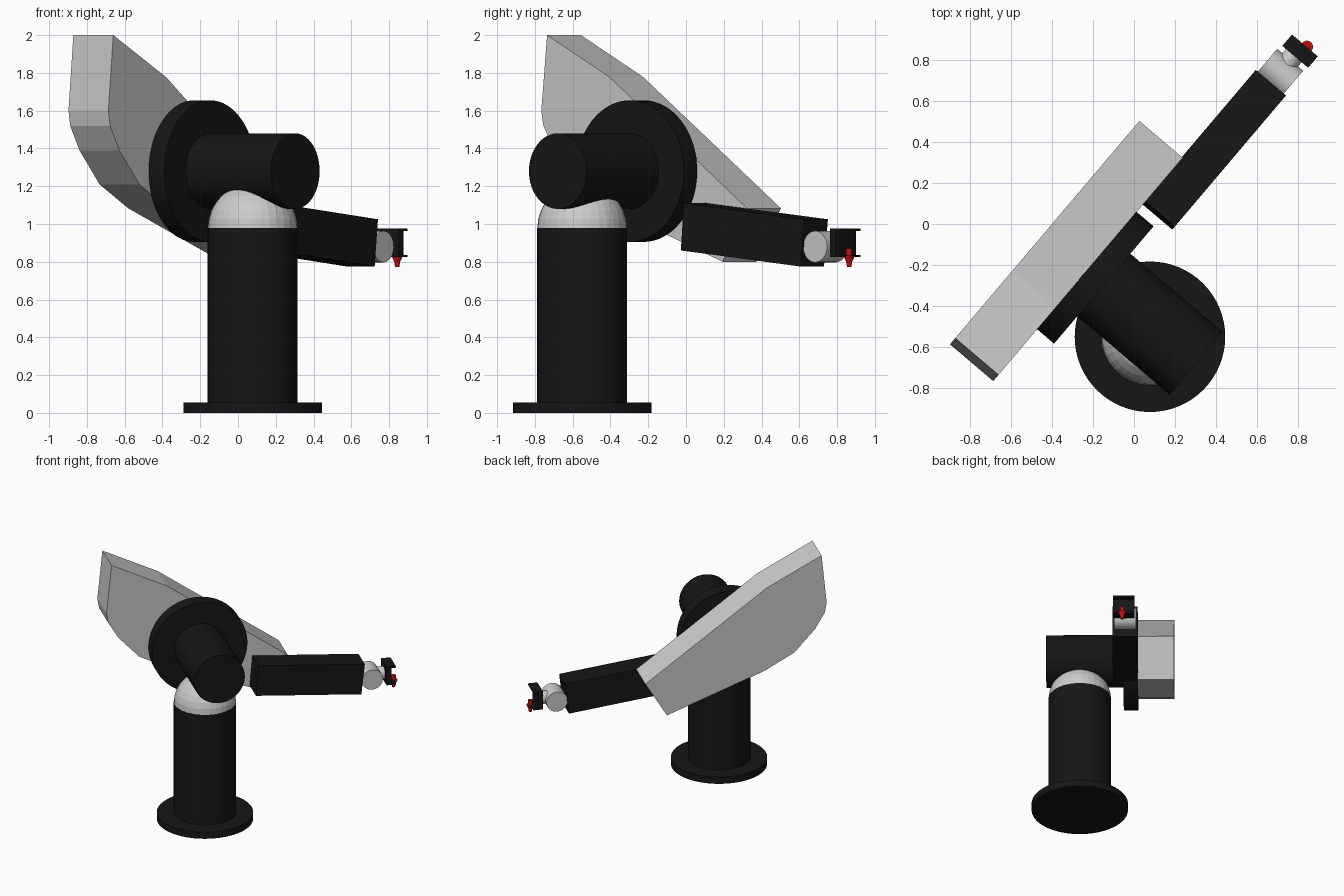
import bpy, bmesh, math
from mathutils import Matrix, Vector

if "Cube" in bpy.data.objects:
    bpy.data.objects.remove(bpy.data.objects["Cube"])

# Arm plane: local x runs along the arm, local -y points out of its near side
TURN = Matrix.Rotation(math.radians(49.7), 4, 'Z')


def material(name, color):
    m = bpy.data.materials.new(name)
    m.diffuse_color = (*color, 1)
    m.use_nodes = True
    m.node_tree.nodes["Principled BSDF"].inputs["Base Color"].default_value = m.diffuse_color
    return m


BLACK = material("black", (0.008, 0.008, 0.008))
RED = material("red", (0.6, 0.005, 0.005))


def finish(name, bm, mat=None, smooth=False):
    bmesh.ops.recalc_face_normals(bm, faces=bm.faces)
    me = bpy.data.meshes.new(name)
    bm.to_mesh(me)
    bm.free()
    ob = bpy.data.objects.new(name, me)
    bpy.context.collection.objects.link(ob)
    if mat:
        me.materials.append(mat)
    if smooth:
        bpy.ops.object.select_all(action='DESELECT')
        ob.select_set(True)
        bpy.context.view_layer.objects.active = ob
        bpy.ops.object.shade_smooth_by_angle(angle=math.radians(35))
    return ob


def rod(name, a, b, r, mat=None, r2=None, segs=64):
    """Cylinder or cone between two points given as (along arm, near side, z)."""
    a, b = (TURN @ Vector((p[0], -p[1], p[2])) for p in (a, b))
    d = b - a
    m = Matrix.Translation((a + b) / 2) @ d.to_track_quat('Z', 'Y').to_matrix().to_4x4()
    bm = bmesh.new()
    bmesh.ops.create_cone(bm, cap_ends=True, segments=segs, radius1=r,
                          radius2=r if r2 is None else r2, depth=d.length, matrix=m)
    return finish(name, bm, mat, True)


def plate(name, profile, n0, n1, mat=None):
    """Side profile (along arm, z) extruded between two depths."""
    bm = bmesh.new()
    face = bm.faces.new([bm.verts.new((u, -n0, z)) for u, z in profile])
    ext = bmesh.ops.extrude_face_region(bm, geom=[face])
    verts = [g for g in ext["geom"] if isinstance(g, bmesh.types.BMVert)]
    bmesh.ops.translate(bm, verts=verts, vec=(0, n0 - n1, 0))
    bmesh.ops.transform(bm, matrix=TURN, verts=bm.verts)
    return finish(name, bm, mat)


# Pedestal
CU, CN = -0.369, 0.415
rod("base_flange", (CU, CN, 0), (CU, CN, 0.056), 0.367, BLACK)
rod("column", (CU, CN, 0.03), (CU, CN, 0.98), 0.238, BLACK)

# Dome on top of the column
bm = bmesh.new()
bmesh.ops.create_uvsphere(bm, u_segments=32, v_segments=16, radius=0.237)
bmesh.ops.bisect_plane(bm, geom=bm.verts[:] + bm.edges[:] + bm.faces[:],
                       plane_co=(0, 0, -0.02), plane_no=(0, 0, -1), clear_outer=True)
bmesh.ops.translate(bm, verts=bm.verts, vec=TURN @ Vector((CU, -CN, 0.98)))
finish("column_dome", bm)

# Shoulder joint
SU, SZ = -0.322, 1.28
rod("shoulder_motor", (SU, 0.06, SZ), (SU, 0.67, SZ), 0.2, BLACK)
rod("shoulder_disc", (SU, -0.03, SZ), (SU, 0.08, SZ), 0.375, BLACK)

# Upper arm slab
plate("upper_arm", [(-0.988, 2.0), (-1.028, 1.60), (-1.014, 1.52), (-0.938, 1.39),
                    (-0.774, 1.21), (-0.538, 1.083), (0.23, 0.80), (0.40, 1.083),
                    (-0.554, 1.777)], -0.305, -0.028)

# Forearm box
plate("forearm", [(0.12, 1.11), (0.957, 1.025), (0.93, 0.775), (0.10, 0.86)],
      -0.033, 0.16, BLACK)

# Wrist
rod("wrist_joint", (1.02, -0.02, 0.88), (1.02, 0.146, 0.88), 0.083, segs=48)
rod("wrist_neck", (1.04, 0.063, 0.89), (1.15, 0.063, 0.89), 0.05, segs=32)

# Tool bracket with top and bottom lips
plate("tool_bracket", [(1.13, 0.824), (1.203, 0.824), (1.203, 0.837), (1.17, 0.837),
                       (1.17, 0.964), (1.203, 0.964), (1.203, 0.977), (1.13, 0.977)],
      -0.01, 0.155, BLACK)

# Red nozzle pointing down
rod("nozzle_stem", (1.204, 0.084, 0.825), (1.204, 0.084, 0.871), 0.016, RED, segs=24)
rod("nozzle_cone", (1.204, 0.084, 0.832), (1.204, 0.084, 0.80), 0.03, RED, 0.016, 24)
rod("nozzle_tip", (1.204, 0.084, 0.80), (1.204, 0.084, 0.772), 0.016, RED, 0.011, 24)
